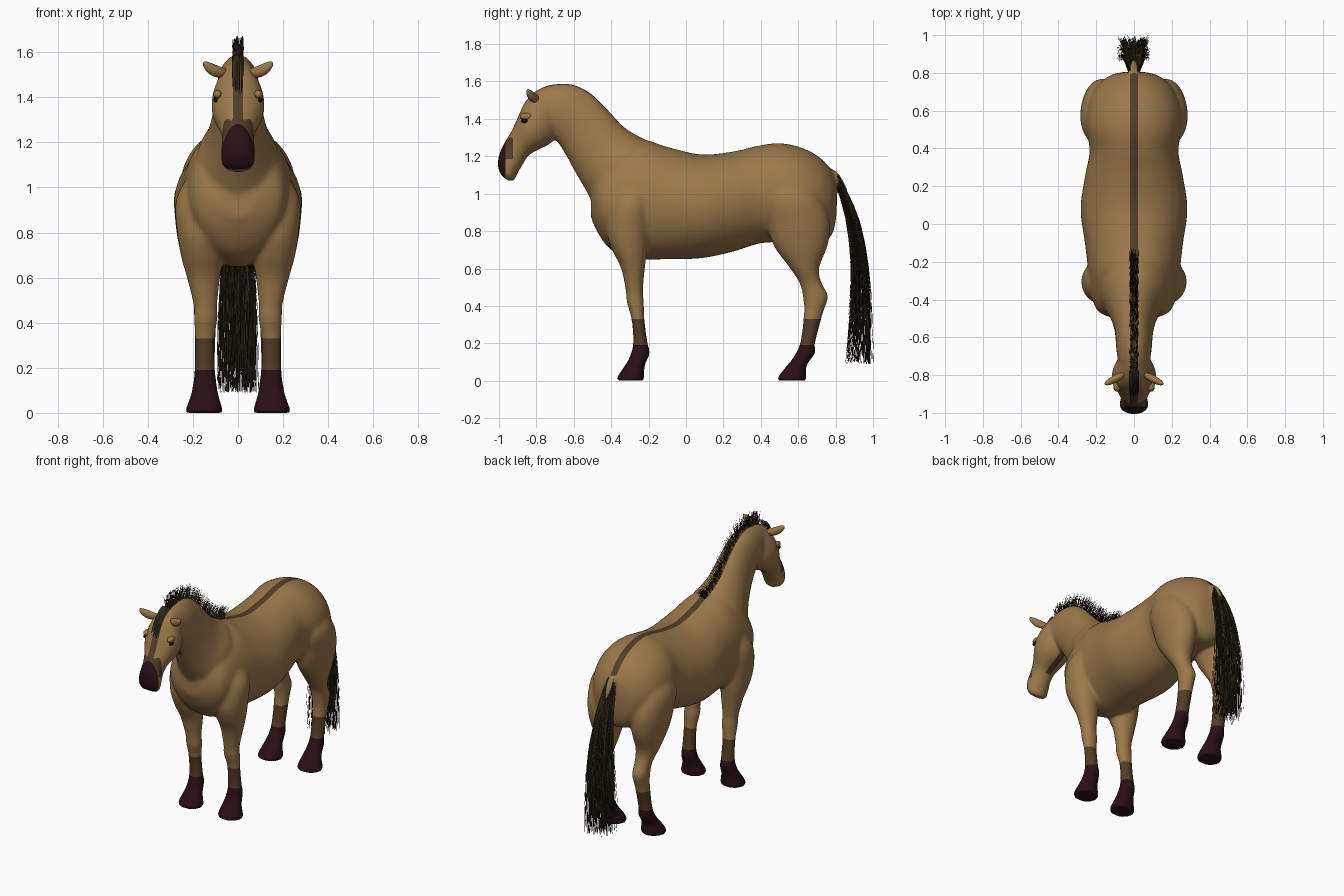
import bpy, bmesh, math, random
from mathutils import Vector

random.seed(4)
if "Cube" in bpy.data.objects:
    bpy.data.objects.remove(bpy.data.objects["Cube"])


def material(name, *rgb):
    mat = bpy.data.materials.new(name)
    mat.use_nodes = True
    mat.diffuse_color = (*rgb, 1)
    node = next(n for n in mat.node_tree.nodes if n.type == 'BSDF_PRINCIPLED')
    node.inputs["Base Color"].default_value = (*rgb, 1)
    node.inputs["Roughness"].default_value = 0.8
    return mat


coat = material("dun coat", 0.33, 0.19, 0.07)
stripe = material("brown stripe", 0.085, 0.047, 0.02)
hoof = material("dark plum hoof", 0.022, 0.005, 0.007)
hair = material("black brown hair", 0.028, 0.02, 0.01)
black = material("eye black", 0.006, 0.004, 0.004)


def add_object(name, bm, *mats):
    mesh = bpy.data.meshes.new(name)
    bm.to_mesh(mesh)
    bm.free()
    for mat in mats:
        mesh.materials.append(mat)
    obj = bpy.data.objects.new(name, mesh)
    bpy.context.collection.objects.link(obj)
    return obj


def spline(rows, t):
    """Catmull-Rom interpolation along a list of equally long rows."""
    i = min(int(t), len(rows) - 2)
    f = t - i
    a, b, c, d = (rows[max(0, min(len(rows) - 1, i + k))] for k in (-1, 0, 1, 2))
    return [q + f / 2 * (r - p + f * (2*p - 5*q + 4*r - s + f * (3*(q - r) + s - p)))
            for p, q, r, s in zip(a, b, c, d)]


def loft(bm, rows, side=1, steps=6, sides=48):
    """Oval rings between two outline points: y, z, y, z, half width, centre x."""
    rings = []
    count = (len(rows) - 1) * steps
    for k in range(count + 1):
        y1, z1, y2, z2, w, cx = spline(rows, k / steps)
        ring = []
        for j in range(sides):
            a = math.tau * j / sides
            m = 0.5 + 0.5 * math.cos(a)
            ring.append(bm.verts.new((side * cx + w * math.sin(a),
                                      y2 + (y1 - y2) * m, z2 + (z1 - z2) * m)))
        rings.append(ring)
    for lo, hi in zip(rings, rings[1:]):
        for j in range(sides):
            n = (j + 1) % sides
            bm.faces.new((lo[j], lo[n], hi[n], hi[j]))
    bm.faces.new(rings[0])
    bm.faces.new(rings[-1])


def centred(rows):
    return [(*r, 0) for r in rows]


torso = centred([
    (-.508, 1.0, -.508, .87, .08), (-.475, 1.12, -.465, .78, .18),
    (-.4, 1.22, -.4, .7, .22), (-.25, 1.29, -.28, .65, .24),
    (-.1, 1.25, -.1, .65, .26), (.08, 1.21, .08, .655, .283),
    (.25, 1.225, .25, .69, .26), (.38, 1.255, .4, .735, .235),
    (.5, 1.27, .53, .74, .255), (.62, 1.245, .64, .74, .245),
    (.72, 1.19, .73, .74, .2), (.785, 1.11, .785, .79, .13),
    (.806, 1.03, .806, .9, .05)])
neck = centred([
    (-.18, 1.275, -.46, .84, .19), (-.24, 1.3, -.51, .97, .18),
    (-.33, 1.355, -.56, 1.06, .14), (-.42, 1.45, -.6, 1.13, .115),
    (-.51, 1.537, -.65, 1.22, .1), (-.61, 1.585, -.69, 1.28, .095),
    (-.71, 1.585, -.73, 1.32, .085), (-.77, 1.565, -.76, 1.38, .07)])
head = centred([
    (-.74, 1.58, -.68, 1.38, .07), (-.81, 1.545, -.69, 1.31, .1),
    (-.86, 1.49, -.73, 1.265, .117), (-.895, 1.42, -.79, 1.235, .112),
    (-.93, 1.34, -.84, 1.205, .085), (-.97, 1.275, -.87, 1.16, .07),
    (-.997, 1.215, -.9, 1.11, .076), (-1.007, 1.15, -.92, 1.07, .073),
    (-.987, 1.095, -.95, 1.07, .05)])
front_leg = [
    (-.37, 1.08, -.18, 1.06, .07, .14), (-.41, .94, -.19, .95, .105, .17),
    (-.425, .8, -.2, .8, .105, .165), (-.395, .7, -.21, .68, .092, .16),
    (-.347, .6, -.22, .6, .074, .153), (-.322, .48, -.23, .48, .053, .145),
    (-.317, .42, -.225, .42, .053, .143), (-.292, .33, -.222, .33, .044, .147),
    (-.283, .2, -.205, .2, .045, .147), (-.305, .12, -.193, .15, .052, .147),
    (-.335, .07, -.22, .08, .063, .148), (-.368, .02, -.223, .02, .081, .15),
    (-.368, 0, -.223, 0, .081, .15)]
hind_leg = [
    (.46, 1.12, .63, 1.12, .07, .13), (.41, .98, .71, 1.0, .11, .168),
    (.43, .85, .765, .87, .112, .167), (.47, .72, .762, .74, .1, .16),
    (.55, .61, .712, .6, .075, .153), (.608, .52, .727, .52, .055, .146),
    (.626, .44, .76, .45, .051, .145), (.63, .36, .732, .36, .046, .145),
    (.61, .2, .69, .2, .046, .147), (.57, .12, .692, .15, .052, .147),
    (.53, .07, .645, .08, .063, .148), (.492, .02, .643, .02, .081, .15),
    (.492, 0, .643, 0, .081, .15)]
dock = centred([
    (.74, 1.15, .74, 1.07, .03), (.81, 1.115, .8, 1.05, .027),
    (.86, 1.03, .835, .99, .02), (.885, .92, .865, .91, .01)])

# Body: lofted parts fused into one smooth skin
bm = bmesh.new()
for part in (torso, neck, head, dock):
    loft(bm, part)
for side in (-1, 1):
    loft(bm, front_leg, side)
    loft(bm, hind_leg, side)
bmesh.ops.recalc_face_normals(bm, faces=bm.faces)
body = add_object("body", bm)
remesh = body.modifiers.new("fuse", 'REMESH')
remesh.mode = 'VOXEL'
remesh.voxel_size = 0.01
smooth = body.modifiers.new("soften", 'SMOOTH')
smooth.factor = 0.5
smooth.iterations = 12
bpy.context.view_layer.update()
fused = bpy.data.meshes.new_from_object(
    body.evaluated_get(bpy.context.evaluated_depsgraph_get()))
body.modifiers.clear()
body.data = fused
fused.materials.clear()
for mat in (coat, stripe, hoof):
    fused.materials.append(mat)

# Markings: cut clean borders, then colour by region
STRIPE, HOOF_TOP, SOCK_TOP, NOSE, FACE = 0.022, 0.19, 0.33, -0.965, -0.925
bm = bmesh.new()
bm.from_mesh(fused)
for axis, value in ((0, -STRIPE), (0, STRIPE), (2, HOOF_TOP), (2, SOCK_TOP),
                    (1, NOSE), (1, FACE)):
    normal, point = Vector((0, 0, 0)), Vector((0, 0, 0))
    normal[axis], point[axis] = 1, value
    bmesh.ops.bisect_plane(bm, geom=bm.verts[:] + bm.edges[:] + bm.faces[:],
                           plane_co=point, plane_no=normal)
for face in bm.faces:
    x, y, z = face.calc_center_median()
    on_line = abs(x) < STRIPE and (z > 1.2 or 0.5 < y < 0.8 and z > 1.12)
    face.material_index = 0
    if z < HOOF_TOP or (y < NOSE and z < 1.29):
        face.material_index = 2
    elif z < SOCK_TOP or on_line or (y < FACE and 1.18 < z < 1.3):
        face.material_index = 1
    face.smooth = True
bm.to_mesh(fused)
bm.free()


def oval(name, mat, centre, size, along=(0, 0, 1), bend=0):
    """Stretched ball whose long z axis points along a direction."""
    bm = bmesh.new()
    bmesh.ops.create_uvsphere(bm, u_segments=20, v_segments=12, radius=1)
    turn = Vector(along).to_track_quat('Z', 'Y')
    for v in bm.verts:
        p = Vector(a * b for a, b in zip(v.co, size))
        lift = Vector((0, 0, bend * v.co.z ** 2))
        v.co = turn @ p + Vector(centre) + lift
    for f in bm.faces:
        f.smooth = True
    return add_object(name, bm, mat)


# Ears, eyes and nostrils
for side, label in ((-1, "right"), (1, "left")):
    oval(label + "_ear", coat, (side * .1, -.82, 1.517), (.02, .026, .066),
         (side * .85, -.45, .35), 0.014)
    oval(label + "_brow", coat, (side * .09, -.853, 1.412), (.02, .035, .02))
    oval(label + "_eye", black, (side * .099, -.862, 1.39), (.01, .02, .012))
    oval(label + "_nostril", black, (side * .044, -.98, 1.17), (.012, .012, .02))


def strand(bm, points, width, across):
    """Thin tapering ribbon along a list of points."""
    last = None
    for k, p in enumerate(points):
        half = across * width * (0.5 - 0.35 * k / (len(points) - 1))
        pair = bm.verts.new(p - half), bm.verts.new(p + half)
        if last:
            bm.faces.new((last[0], last[1], pair[1], pair[0]))
        last = pair


# Mane: upright strands along the neck crest
bm = bmesh.new()
for n in range(560):
    y1, z1, y2, z2, w, cx = spline(neck, random.uniform(0, len(neck) - 1))
    up = Vector((0, y1 - y2, z1 - z2)).normalized()
    root = Vector((random.uniform(-.022, .022), y1, z1)) - up * .015
    tip = root + up * random.uniform(.06, .1)
    tip += Vector((random.uniform(-.006, .006), random.uniform(-.02, .02), 0))
    strand(bm, [root, (root + tip) / 2, tip], .0035, Vector((1, 0, 0)))
add_object("mane", bm, hair)

# Forelock: strands falling over the forehead
bm = bmesh.new()
for n in range(80):
    x = random.uniform(-.025, .025)
    lift = random.uniform(.004, .018)
    end = random.uniform(.65, 1)
    path = [(-.77, 1.57), (-.825, 1.54), (-.87, 1.48), (-.9, 1.41)]
    points = [Vector((x, y - lift, z + lift))
              for y, z in (spline(path, 3 * end * k / 5) for k in range(6))]
    strand(bm, points, .004, Vector((1, 0, 0)))
add_object("forelock", bm, hair)

# Tail: long strands fanning out from the dock
inner = [(.79, 1.08), (.855, .86), (.885, .54), (.86, .1)]
outer = [(.81, 1.11), (.925, .86), (.98, .54), (.995, .1)]
bm = bmesh.new()
for n in range(560):
    depth, spread = random.random(), random.uniform(-1, 1)
    start, end = random.uniform(0, .6), 3.05 - 0.7 * random.random() ** 1.5
    turn = random.uniform(-.9, .9)
    drift = Vector((random.uniform(-.02, .02), random.uniform(-.015, .01), 0))
    points = []
    for k in range(8):
        t = start + (end - start) * k / 7
        a, b = spline(inner, t), spline(outer, t)
        x = spread * (.022 + .055 * min(1, t / 2)) + random.uniform(-.003, .003)
        points.append(Vector((x, a[0] + (b[0] - a[0]) * depth,
                              a[1] + (b[1] - a[1]) * depth)) + drift * (k / 7) ** 2)
    strand(bm, points, .0055, Vector((math.cos(turn), math.sin(turn), 0)))
add_object("tail", bm, hair)
